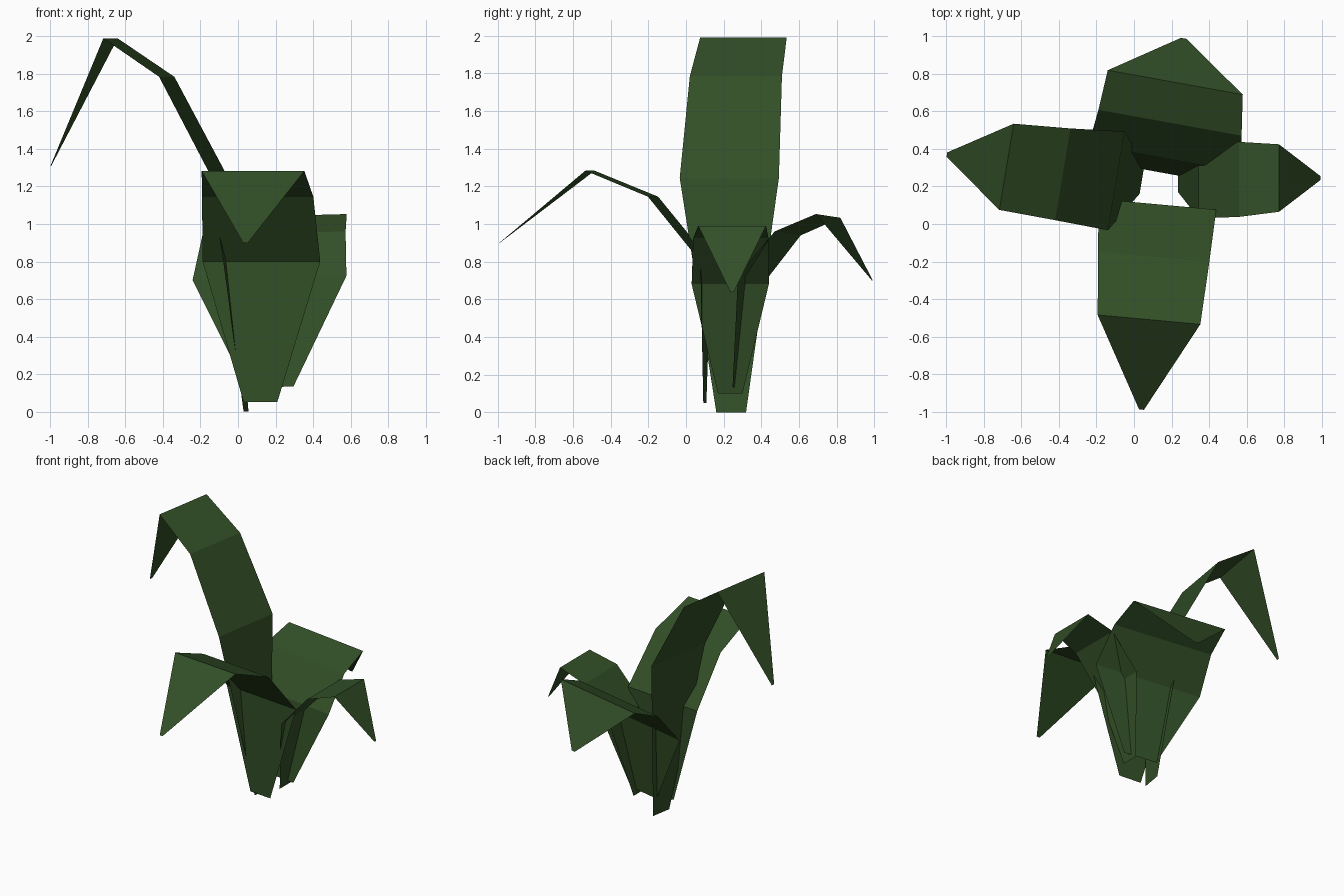
import bpy
import bmesh
from mathutils import Vector

default_cube = bpy.data.objects.get("Cube")
if default_cube:
    bpy.data.objects.remove(default_cube, do_unlink=True)


def make_material(name, colour):
    material = bpy.data.materials.new(name)
    material.use_nodes = True
    material.diffuse_color = colour
    material.node_tree.nodes["Principled BSDF"].inputs["Base Color"].default_value = colour
    return material


leaf_green = make_material("dark leaf green", (0.032, 0.078, 0.020, 1.0))


def make_leaf(name, across, spine):
    """Fold a flat ribbon along a spine of (x, y, z, half width) creases."""
    side = Vector(across).normalized()
    mesh_builder = bmesh.new()
    creases = []
    for x, y, z, half_width in spine:
        centre = Vector((x, y, z))
        edge_pair = [mesh_builder.verts.new(centre + side * half_width * sign)
                     for sign in (-1, 1)]
        creases.append(edge_pair)
    # One flat panel between each pair of neighbouring creases
    for lower, upper in zip(creases, creases[1:]):
        mesh_builder.faces.new((lower[0], lower[1], upper[1], upper[0]))
    mesh = bpy.data.meshes.new(name)
    mesh_builder.to_mesh(mesh)
    mesh_builder.free()
    mesh.materials.append(leaf_green)
    leaf = bpy.data.objects.new(name, mesh)
    bpy.context.scene.collection.objects.link(leaf)
    return leaf


# Tall leaf arching to the right; each spine runs from stem to drooping tip
make_leaf("right_tall_leaf", (0.08, 0.48, 0), [
    (0.043, 0.24, 0, 0.08),
    (-0.095, 0.23, 1.245, 0.267),
    (-0.38, 0.265, 1.785, 0.248),
    (-0.68, 0.305, 1.99, 0.233),
    (-0.998, 0.37, 1.31, 0.012),
])

# Small leaf on the left
make_leaf("left_small_leaf", (0, -1, 0), [
    (0.235, 0.235, 0.1, 0.065),
    (0.345, 0.235, 0.68, 0.205),
    (0.56, 0.238, 0.925, 0.2),
    (0.773, 0.245, 0.99, 0.18),
    (0.995, 0.245, 0.64, 0.01),
])

# Long leaf reaching forward
make_leaf("front_leaf", (0.55, -0.05, 0), [
    (0.12, 0.1, 0.05, 0.09),
    (0.125, 0.105, 0.8, 0.315),
    (0.105, -0.175, 1.145, 0.298),
    (0.08, -0.51, 1.283, 0.275),
    (0.04, -0.99, 0.9, 0.013),
])

# Broad leaf at the back
make_leaf("back_broad_leaf", (-0.72, 0.13, -0.02), [
    (0.17, 0.27, 0.13, 0.128),
    (0.168, 0.35, 0.712, 0.417),
    (0.192, 0.54, 0.95, 0.388),
    (0.22, 0.755, 1.043, 0.366),
    (0.265, 0.99, 0.7, 0.015),
])
